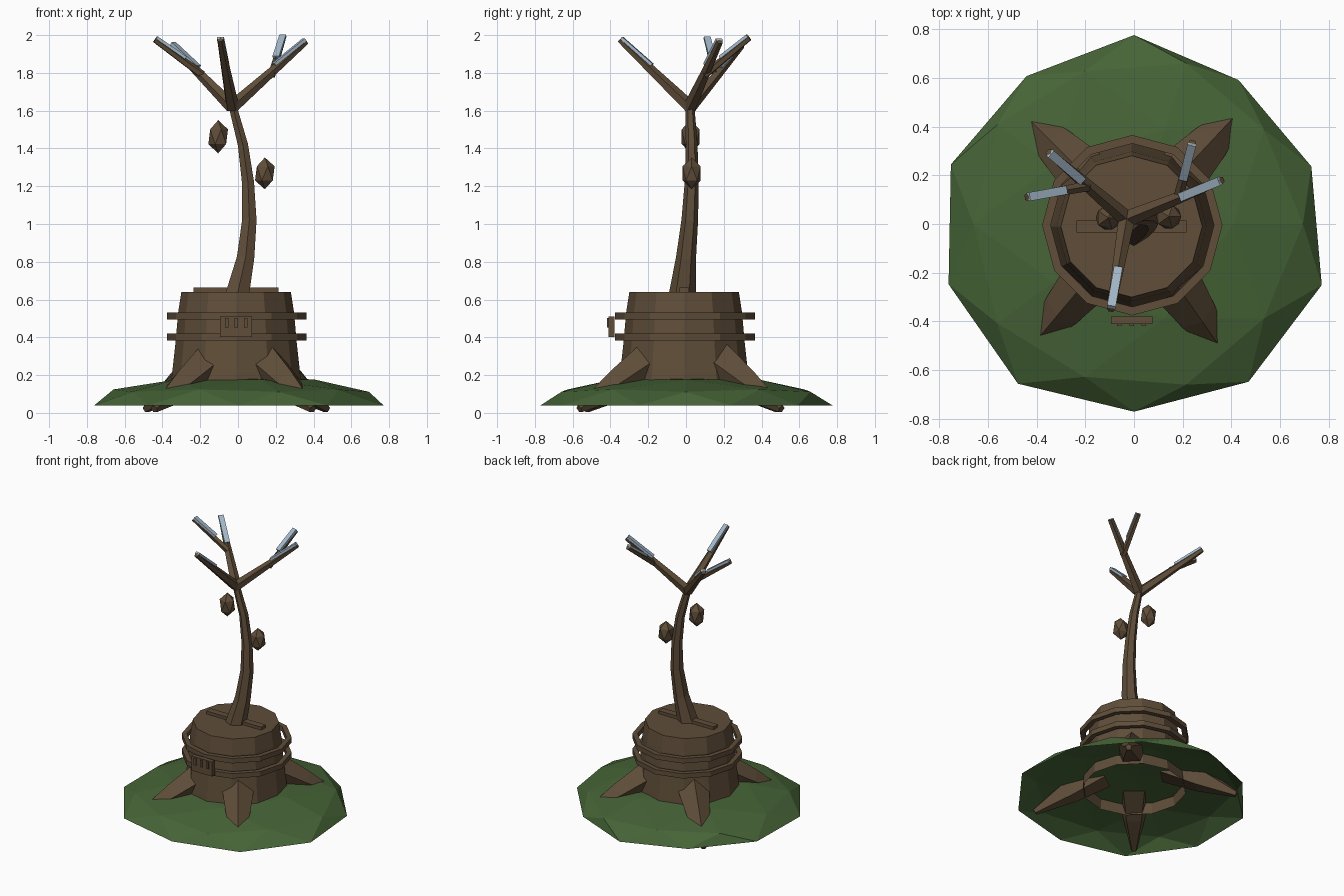
import bpy, bmesh, math
from mathutils import Vector

if "Cube" in bpy.data.objects:
    bpy.data.objects.remove(bpy.data.objects["Cube"])


def material(name, rgb):
    m = bpy.data.materials.new(name)
    m.diffuse_color = (*rgb, 1)
    m.use_nodes = True
    m.node_tree.nodes["Principled BSDF"].inputs["Base Color"].default_value = m.diffuse_color
    return m


BARK = material("bark brown", (0.115, 0.075, 0.041))
GRASS = material("moss green", (0.061, 0.127, 0.038))
FROST = material("pale steel blue", (0.38, 0.49, 0.60))


def finish(bm, name, mat):
    bmesh.ops.recalc_face_normals(bm, faces=bm.faces)
    me = bpy.data.meshes.new(name)
    bm.to_mesh(me)
    bm.free()
    me.materials.append(mat)
    ob = bpy.data.objects.new(name, me)
    bpy.context.collection.objects.link(ob)
    return ob


def skin(bm, rings, wrap=False):
    # join neighbouring vertex loops with quads
    n = len(rings[0])
    pairs = list(zip(rings, rings[1:])) + ([(rings[-1], rings[0])] if wrap else [])
    for a, b in pairs:
        for i in range(n):
            j = (i + 1) % n
            bm.faces.new((a[i], a[j], b[j], b[i]))


def lathe(name, profile, centre, wrap, n=12):
    bm = bmesh.new()
    rings = [[bm.verts.new((centre[0] + r * math.cos(2 * math.pi * i / n),
                            centre[1] + r * math.sin(2 * math.pi * i / n), z))
              for i in range(n)] for r, z in profile]
    skin(bm, rings, wrap)
    if not wrap:
        bm.faces.new(rings[-1])
    return finish(bm, name, BARK)


def tube(name, points, sides, ref, mat=BARK):
    # points are (x, y, z, radius)
    bm = bmesh.new()
    pos = [Vector(p[:3]) for p in points]
    rings = []
    for k, p in enumerate(pos):
        d = (pos[min(k + 1, len(pos) - 1)] - pos[max(k - 1, 0)]).normalized()
        u = Vector(ref).cross(d).normalized()
        v = d.cross(u)
        ring = []
        for i in range(sides):
            a = math.pi / 2 + 2 * math.pi * i / sides
            ring.append(bm.verts.new(p + (u * math.cos(a) + v * math.sin(a)) * points[k][3]))
        rings.append(ring)
    skin(bm, rings)
    bm.faces.new(rings[0])
    bm.faces.new(rings[-1])
    return finish(bm, name, mat)


def box(name, centre, size, mat=BARK):
    bm = bmesh.new()
    bmesh.ops.create_cube(bm, size=1)
    for v in bm.verts:
        v.co = Vector(centre) + Vector([c * s for c, s in zip(v.co, size)])
    return finish(bm, name, mat)


# Grassy mound: open upper half of a flattened icosphere with an uneven rim
bm = bmesh.new()
bmesh.ops.create_icosphere(bm, subdivisions=2, radius=1)
bmesh.ops.delete(bm, geom=[v for v in bm.verts if v.co.z < -0.05], context='VERTS')
rim = [0.765, 0.73, 0.775, 0.75, 0.79, 0.80, 0.81, 0.77, 0.80, 0.81]
for v in bm.verts:
    r = 0.775
    if v.co.z < 0.05:
        r = rim[round((math.degrees(math.atan2(v.co.y, v.co.x)) - 18) / 36) % 10]
    v.co = Vector((v.co.x * r, v.co.y * r, 0.04 + 0.16 * v.co.z))
finish(bm, "grass_mound", GRASS)

# Stump, open underneath
lathe("stump", [(0.35, 0.10), (0.34, 0.20), (0.32, 0.38), (0.307, 0.53), (0.29, 0.64)],
      (-0.01, -0.01), False)

# Two loose bands around the stump
for name, z in (("lower_band", 0.383), ("upper_band", 0.495)):
    lathe(name, [(0.335, z), (0.37, z), (0.37, z + 0.036), (0.335, z + 0.036)],
          (-0.007, -0.005), True)

# Clasp with three raised bars
box("clasp", (-0.01, -0.395, 0.457), (0.17, 0.032, 0.108))
for x in (-0.06, -0.01, 0.04):
    box("clasp_bar", (x, -0.412, 0.478), (0.018, 0.014, 0.05))

# Flat slab on the stump top
box("top_slab", (-0.01, -0.01, 0.65), (0.45, 0.05, 0.025))

# Four tapering roots, tips poking out under the mound
for deg in (47, 135, 230, 305):
    c, s = math.cos(math.radians(deg)), math.sin(math.radians(deg))
    tube("root", [(c * r, s * r, z, w) for r, z, w in
                  ((0.23, 0.265, 0.12), (0.45, 0.145, 0.085), (0.69, 0.02, 0.022))], 5, (0, 0, 1))

# Curved trunk
tube("trunk", [(-0.005, -0.02, 0.62, 0.072), (0.04, 0.0, 0.82, 0.053), (0.06, 0.02, 1.02, 0.044),
               (0.053, 0.03, 1.22, 0.037), (0.026, 0.03, 1.42, 0.031), (-0.03, 0.02, 1.63, 0.024)],
     6, (0, 1, 0))

# Branches, each with a frosted strip lying on the upper side of its tip
fork = (-0.03, 0.02, 1.62)
branches = [(fork, (-0.095, -0.35, 1.975), 0.036, 0.58),
            (fork, (0.36, 0.18, 1.965), 0.036, 0.60),
            ((0.18, 0.10, 1.79), (0.24, 0.335, 1.985), 0.022, 0.40),
            (fork, (-0.35, 0.295, 1.945), 0.036, 0.60),
            ((-0.19, 0.155, 1.79), (-0.44, 0.11, 1.975), 0.022, 0.40)]
for start, end, r, t in branches:
    a, b = Vector(start), Vector(end)
    tube("branch", [(*a, r), (*b, 0.017)], 5, (0, 0, 1))
    d = (b - a).normalized()
    side = Vector((0, 0, 1)).cross(d).normalized() * 0.018
    up = d.cross(side).normalized()
    bm = bmesh.new()
    rings = []
    for f, lift in ((t, 0.012 + r * 0.25), (1.0, 0.012)):
        p = a.lerp(b, f)
        rings.append([bm.verts.new(p + side * i + up * (lift + h))
                      for i, h in ((-1, -0.006), (1, -0.006), (1, 0.010), (-1, 0.010))])
    skin(bm, rings)
    bm.faces.new(rings[0])
    bm.faces.new(rings[1])
    finish(bm, "frost_strip", FROST)

# Two hanging pods
for name, c, h in (("left_pod", (-0.105, 0.025, 1.462), 0.088), ("right_pod", (0.142, 0.03, 1.268), 0.084)):
    bm = bmesh.new()
    bmesh.ops.create_icosphere(bm, subdivisions=1, radius=1)
    for v in bm.verts:
        v.co = Vector(c) + Vector((v.co.x * 0.058, v.co.y * 0.056, v.co.z * h))
    finish(bm, name, BARK)
